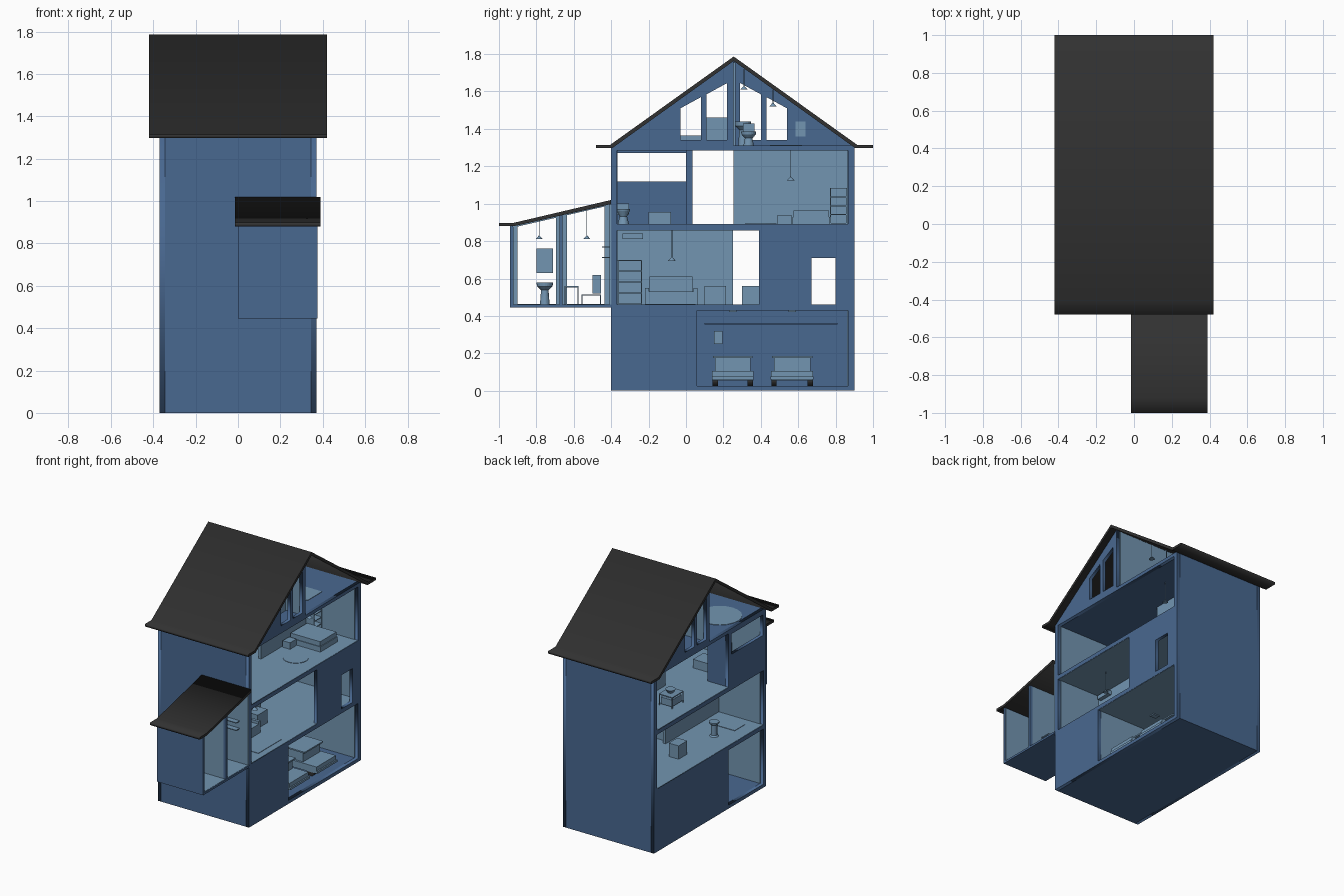
import bpy, bmesh, math
from mathutils import Matrix, Vector


def material(name, rgb):
    m = bpy.data.materials.new(name)
    m.diffuse_color = (*rgb, 1)
    return m


BLUE = material("wall blue", (0.066, 0.138, 0.28))
LIGHT = material("light blue", (0.17, 0.30, 0.44))
BLACK = material("roof black", (0.031, 0.031, 0.031))


def add(name, mesh, mat):
    mesh.materials.clear()
    mesh.materials.append(mat)
    ob = bpy.data.objects.new(name, mesh)
    bpy.context.collection.objects.link(ob)
    return ob


def box(name, x0, x1, y0, y1, z0, z1, mat=LIGHT):
    bm = bmesh.new()
    bmesh.ops.create_cube(bm, size=1)
    bmesh.ops.scale(bm, vec=(x1 - x0, y1 - y0, z1 - z0), verts=bm.verts)
    bmesh.ops.translate(bm, vec=((x0 + x1) / 2, (y0 + y1) / 2, (z0 + z1) / 2), verts=bm.verts)
    me = bpy.data.meshes.new(name)
    bm.to_mesh(me)
    bm.free()
    return add(name, me, mat)


def rect(y0, z0, y1, z1):
    return [(y0, z0), (y1, z0), (y1, z1), (y0, z1)]


def panel(name, x0, x1, outline, holes=(), mat=BLUE):
    """Flat yz outline with holes, extruded from x0 to x1."""
    cu = bpy.data.curves.new(name, 'CURVE')
    cu.dimensions = '2D'
    cu.fill_mode = 'BOTH'
    cu.extrude = (x1 - x0) / 2
    for loop in [outline, *holes]:
        sp = cu.splines.new('POLY')
        sp.points.add(len(loop) - 1)
        for p, (y, z) in zip(sp.points, loop):
            p.co = (y, z, 0, 1)
        sp.use_cyclic_u = True
    tmp = bpy.data.objects.new(name + "_curve", cu)
    bpy.context.collection.objects.link(tmp)
    dg = bpy.context.evaluated_depsgraph_get()
    me = bpy.data.meshes.new_from_object(tmp.evaluated_get(dg))
    bpy.data.objects.remove(tmp)
    # local x, y, z become world y, z, x
    me.transform(Matrix(((0, 0, 1, (x0 + x1) / 2), (1, 0, 0, 0), (0, 1, 0, 0), (0, 0, 0, 1))))
    return add(name, me, mat)


def lathe(name, x, y, z, profile, mat=LIGHT, n=20):
    """Round part from (radius, height) points."""
    bm = bmesh.new()
    rings = [[bm.verts.new((x + r * math.cos(2 * math.pi * i / n), y + r * math.sin(2 * math.pi * i / n), z + h))
              for i in range(n)] for r, h in profile]
    for a, b in zip(rings, rings[1:]):
        for i in range(n):
            bm.faces.new((a[i], a[(i + 1) % n], b[(i + 1) % n], b[i]))
    bm.faces.new(rings[0][::-1])
    bm.faces.new(rings[-1])
    me = bpy.data.meshes.new(name)
    bm.to_mesh(me)
    bm.free()
    return add(name, me, mat)


def pendant(x, y, z, top):
    lathe("pendant_lamp", x, y, z, [(0.02, 0), (0.006, 0.015), (0.002, 0.02), (0.002, top - z)], n=12)


def shelf(x0, x1, y0, y1, z0, z1, n=4):
    box("shelf_back", x0, x0 + 0.005, y0, y1, z0, z1)
    for y in (y0, y1 - 0.005):
        box("shelf_side", x0, x1, y, y + 0.005, z0, z1)
    for i in range(n + 1):
        z = z0 + (z1 - z0 - 0.005) * i / n
        box("shelf_board", x0, x1, y0, y1, z, z + 0.005)


def table(name, x0, x1, y0, y1, z0, z1):
    box(name + "_top", x0, x1, y0, y1, z1 - 0.007, z1)
    for x in (x0, x1 - 0.006):
        for y in (y0, y1 - 0.006):
            box(name + "_leg", x, x + 0.006, y, y + 0.006, z0, z1)


def basin(x, y, z, h=0.12):
    lathe("pedestal_basin", x, y, z, [(0.026, 0), (0.02, h * .65), (0.042, h * .82), (0.044, h), (0.03, h), (0.02, h * .88)])


# --- house shell: side walls with room openings ---
side = rect(-0.4, 0, 0.9, 1.31)
panel("right_wall", 0.345, 0.37, side, [rect(0.06, 0.025, 0.865, 0.43), rect(-0.37, 0.46, 0.39, 0.86),
      rect(0.67, 0.462, 0.80, 0.71), rect(-0.37, 0.89, 0.865, 1.285)])
panel("left_wall", -0.37, -0.345, side, [rect(-0.37, 0.025, 0.035, 0.43), rect(-0.37, 0.46, 0.865, 0.86),
      rect(0.035, 0.89, 0.865, 1.285), rect(-0.365, 1.12, 0.0, 1.27)])
box("front_wall", -0.345, 0.345, -0.4, -0.37, 0, 1.31, BLUE)
box("back_wall", -0.345, 0.345, 0.865, 0.9, 0, 1.31, BLUE)
for i, (z0, z1) in enumerate([(0, 0.025), (0.43, 0.46), (0.86, 0.89), (1.285, 1.31)]):
    box("floor_slab", -0.345, 0.345, -0.37, 0.865, z0, z1, BLUE)
    if i in (1, 2):  # light floor covering and ceiling
        box("floor_covering", -0.368, 0.368, -0.37, 0.865, z1 - 0.002, z1 + 0.002)
        box("ceiling", -0.368, 0.368, -0.37, 0.865, z0 - 0.002, z0 + 0.002)
for z0, z1 in [(0.025, 0.43), (0.46, 0.86), (0.89, 1.285)]:
    box("front_lining", -0.345, 0.345, -0.371, -0.367, z0, z1)
    box("back_lining", -0.345, 0.345, 0.862, 0.866, z0, z1)

# --- inner partitions ---
box("ground_partition", -0.345, 0.345, 0.035, 0.06, 0.025, 0.43)
box("middle_partition", -0.01, 0.01, -0.37, 0.25, 0.46, 0.86)
box("upper_partition", -0.01, 0.01, 0.255, 0.865, 0.89, 1.285)
box("upper_post", -0.345, -0.2, 0.0, 0.035, 0.89, 1.285, BLUE)
box("attic_partition", -0.345, 0.345, 0.245, 0.265, 1.31, 1.755)

# --- half gables, turned copies of each other about the ridge ---
gable = [(-0.4, 1.305), (0.255, 1.305), (0.255, 1.77)]
panes = [[(-0.03, 1.34), (0.08, 1.34), (0.08, 1.57), (-0.03, 1.51)],
         [(0.11, 1.34), (0.22, 1.34), (0.22, 1.645), (0.11, 1.585)]]


def turn(loop):
    return [(0.51 - y, z) for y, z in loop]


panel("right_gable", 0.345, 0.37, gable, panes)
panel("left_gable", -0.37, -0.345, turn(gable), [turn(p) for p in panes])

# --- roofs ---
panel("main_roof", -0.42, 0.42, [(-0.48, 1.315), (-0.405, 1.315), (0.255, 1.787), (0.915, 1.315), (1.0, 1.315),
      (1.0, 1.297), (0.905, 1.297), (0.255, 1.763), (-0.395, 1.297), (-0.48, 1.297)], mat=BLACK)
panel("annex_roof", -0.015, 0.39, [(-1.0, 0.898), (-0.92, 0.898), (-0.4, 1.02), (-0.4, 0.998), (-0.92, 0.88),
      (-1.0, 0.88)], mat=BLACK)

# --- annex at the front ---
box("annex_floor", 0, 0.375, -0.94, -0.4, 0.445, 0.46, BLUE)
box("annex_floor_covering", 0.01, 0.37, -0.925, -0.41, 0.458, 0.462)
box("annex_front_wall", 0, 0.375, -0.94, -0.925, 0.445, 0.882, BLUE)
box("annex_front_lining", 0.01, 0.37, -0.926, -0.922, 0.46, 0.875)
box("annex_partition_edge", 0.355, 0.375, -0.676, -0.659, 0.46, 0.94, BLUE)
box("annex_partition", 0.01, 0.355, -0.676, -0.659, 0.46, 0.94)
box("annex_house_lining", 0.01, 0.37, -0.41, -0.399, 0.46, 0.995)
annex_side = [(-0.93, 0.455), (-0.4, 0.455), (-0.4, 1.005), (-0.93, 0.882)]
annex_open = [[(-0.9, 0.464), (-0.695, 0.464), (-0.695, 0.925), (-0.9, 0.878)],
              [(-0.635, 0.464), (-0.435, 0.464), (-0.435, 0.985), (-0.635, 0.939)]]
panel("annex_left_wall", 0, 0.012, annex_side, annex_open)
panel("annex_left_lining", 0.012, 0.016, annex_side, annex_open, LIGHT)
basin(0.12, -0.755, 0.46)
box("annex_mirror", 0.01, 0.016, -0.80, -0.71, 0.63, 0.76)
pendant(0.19, -0.785, 0.81, 0.91)
pendant(0.19, -0.53, 0.81, 0.97)
table("annex_table", 0.1, 0.28, -0.65, -0.575, 0.46, 0.56)
table("chair", 0.16, 0.22, -0.56, -0.455, 0.46, 0.515)
box("chair_back", 0.16, 0.22, -0.5, -0.455, 0.52, 0.62)
for z in (0.71, 0.765):
    box("annex_wall_shelf", 0.05, 0.3, -0.45, -0.41, z, z + 0.006)

# --- garage with two open-top carts ---
for y0, y1 in ((0.14, 0.36), (0.455, 0.68)):
    box("cart_body", 0.02, 0.32, y0, y1, 0.055, 0.105)
    box("cart_bumper", 0.32, 0.33, y0 - 0.002, y1 + 0.002, 0.06, 0.075)
    box("cart_cabin", 0.02, 0.2, y0 + 0.015, y1 - 0.015, 0.105, 0.175)
    box("cart_roof", 0.01, 0.22, y0 + 0.005, y1 - 0.005, 0.175, 0.185)
    for x in (0.07, 0.27):
        for y in (y0 + 0.002, y1 - 0.03):
            wheel = lathe("cart_wheel", 0, 0, 0, [(0.03, 0), (0.03, 0.028)], BLACK)
            wheel.data.transform(Matrix.Translation((x, y + 0.028, 0.056)) @ Matrix.Rotation(math.pi / 2, 4, 'X'))
    box("garage_ceiling_lamp", 0, 0.05, (y0 + y1) / 2 - 0.02, (y0 + y1) / 2 + 0.02, 0.42, 0.43)
box("garage_wall_box", -0.345, -0.32, 0.15, 0.195, 0.25, 0.32)
box("garage_rail", -0.345, -0.33, 0.1, 0.81, 0.355, 0.362, BLUE)

# --- ground room on the left ---
box("bench", 0.2, 0.33, -0.3, -0.05, 0.025, 0.12)

# --- living room ---
shelf(0.012, 0.07, -0.365, -0.235, 0.462, 0.70)
box("sofa_seat", 0.02, 0.14, -0.21, 0.05, 0.462, 0.53)
box("sofa_back", 0.012, 0.05, -0.195, 0.035, 0.53, 0.61)
for y in (-0.22, 0.04):
    box("sofa_arm", 0.02, 0.14, y, y + 0.022, 0.462, 0.55)
box("living_picture", 0.01, 0.016, -0.18, 0.03, 0.64, 0.77)
box("air_unit", 0.01, 0.04, -0.34, -0.23, 0.81, 0.84)
box("living_cabinet", 0.012, 0.09, 0.1, 0.215, 0.462, 0.56)
box("living_rug", 0.18, 0.32, -0.22, 0.05, 0.461, 0.465)
pendant(0.19, -0.075, 0.695, 0.86)

# --- left middle room ---
box("kitchen_cabinet", -0.22, -0.14, 0.3, 0.4, 0.462, 0.56)
lathe("pedestal_stool", -0.2, -0.04, 0.462, [(0.03, 0), (0.022, 0.01), (0.022, 0.085), (0.035, 0.095), (0.035, 0.105)])
box("kitchen_rug", -0.27, -0.13, -0.3, -0.18, 0.461, 0.465)

# --- bedroom and upper left room ---
box("bedroom_picture", 0.01, 0.016, 0.31, 0.51, 1.06, 1.19)
box("bed_frame", 0.02, 0.27, 0.57, 0.77, 0.892, 0.93)
box("bed_mattress", 0.025, 0.265, 0.575, 0.765, 0.93, 0.965)
box("nightstand", 0.02, 0.08, 0.49, 0.565, 0.892, 0.94)
shelf(0.012, 0.08, 0.77, 0.86, 0.892, 1.085)
lathe("bedroom_rug", 0.19, 0.4, 0.891, [(0.085, 0), (0.085, 0.004)])
pendant(0.19, 0.56, 1.125, 1.285)
lathe("upper_toilet", -0.05, -0.335, 0.892, [(0.03, 0), (0.02, 0.04), (0.035, 0.07), (0.037, 0.08)])
box("upper_toilet_tank", -0.12, -0.085, -0.365, -0.305, 0.94, 1.0)
box("low_chest", -0.15, 0.0, -0.2, -0.08, 0.892, 0.955)
table("vanity", -0.26, -0.15, 0.4, 0.53, 0.892, 0.975)
box("vanity_base", -0.25, -0.16, 0.41, 0.52, 0.9, 0.95)
lathe("vanity_bowl", -0.2, 0.465, 0.975, [(0.02, 0), (0.035, 0.025), (0.025, 0.025)])

# --- attic ---
lathe("attic_round_rug", -0.19, -0.12, 1.309, [(0.15, 0), (0.15, 0.004)])
box("attic_bed", -0.05, 0.2, 0.11, 0.225, 1.31, 1.37)
box("attic_headboard", 0.2, 0.22, 0.11, 0.235, 1.31, 1.46)
box("attic_low_chest", 0.1, 0.2, -0.03, 0.08, 1.31, 1.365)
box("attic_mat", 0.06, 0.25, 0.45, 0.62, 1.309, 1.313)
basin(-0.05, 0.305, 1.31, 0.13)
lathe("attic_toilet", 0.12, 0.335, 1.31, [(0.028, 0), (0.02, 0.04), (0.038, 0.06), (0.04, 0.075)])
box("attic_toilet_tank", 0.05, 0.08, 0.305, 0.365, 1.36, 1.43)
box("attic_picture", -0.345, -0.339, 0.585, 0.64, 1.36, 1.44)
pendant(0.1, 0.31, 1.61, 1.72)
pendant(0.1, 0.465, 1.52, 1.61)
